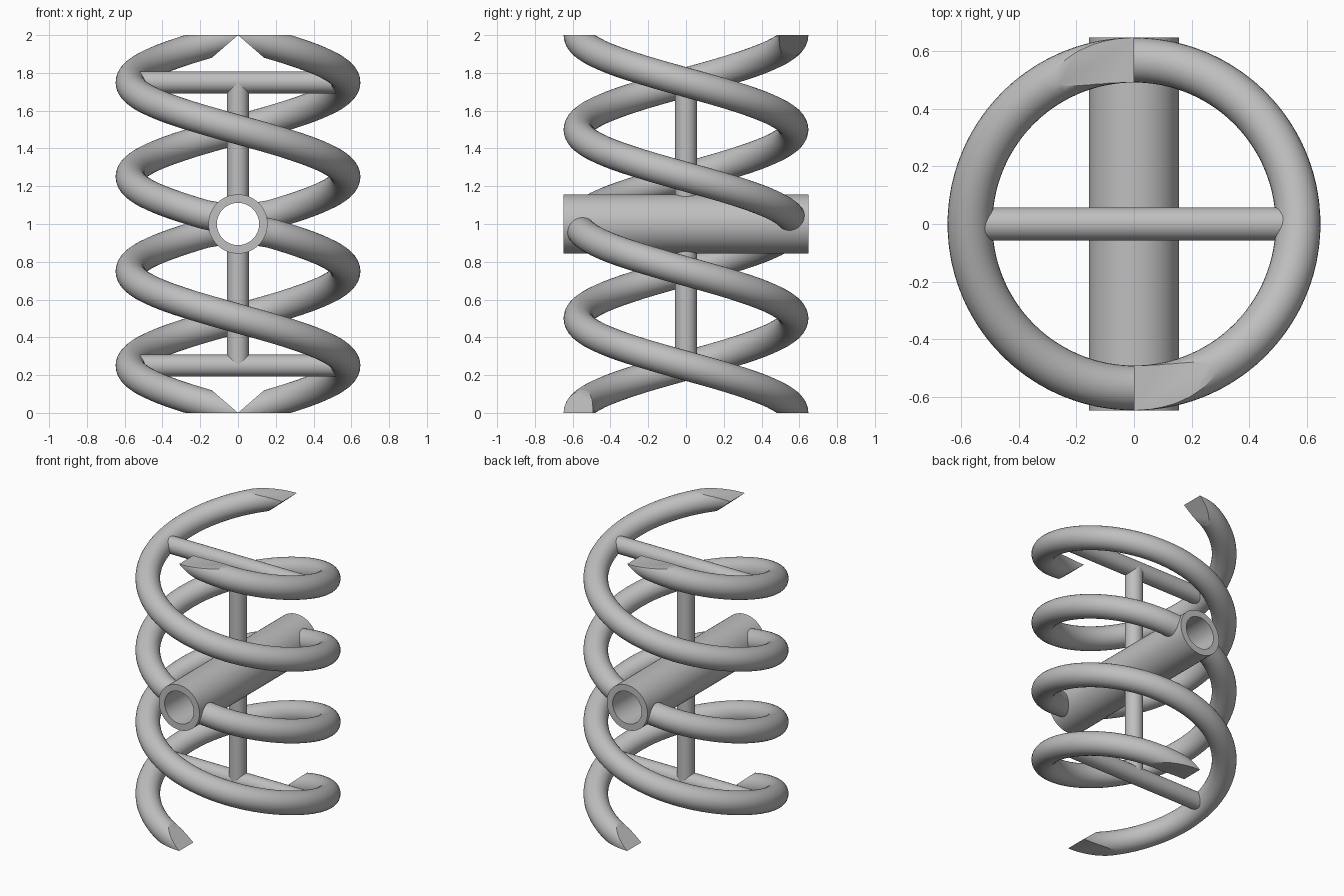
import bpy, bmesh
from math import sin, cos, pi, sqrt
from mathutils import Vector

cube = bpy.data.objects.get("Cube")
if cube:
    bpy.data.objects.remove(cube, do_unlink=True)

COIL_R, WIRE_R = 0.57, 0.078      # coil centre line and wire radius
PIPE_R, BORE_R, HALF_LEN = 0.157, 0.112, 0.648
ROD_R = 0.058

grey = bpy.data.materials.new("plain grey")
grey.use_nodes = True
colour = (0.52, 0.52, 0.52, 1)
grey.diffuse_color = colour
grey.node_tree.nodes["Principled BSDF"].inputs["Base Color"].default_value = colour


def loft(bm, rings, closed=False):
    """Skin a row of equal rings with quads."""
    rows = [[bm.verts.new(p) for p in ring] for ring in rings]
    pairs = list(zip(rows, rows[1:])) + ([(rows[-1], rows[0])] if closed else [])
    for a, b in pairs:
        for i in range(len(a)):
            j = (i + 1) % len(a)
            bm.faces.new((a[i], a[j], b[j], b[i]))
    bmesh.ops.recalc_face_normals(bm, faces=bm.faces)


def cut(bm, faces, co, normal):
    """Slice away the side the normal points to and cap the hole."""
    geom = set(faces)
    for f in faces:
        geom.update(f.verts, f.edges)
    res = bmesh.ops.bisect_plane(bm, geom=list(geom), plane_co=co,
                                 plane_no=normal, clear_outer=True)
    edges = [e for e in res["geom_cut"] if isinstance(e, bmesh.types.BMEdge)]
    bmesh.ops.holes_fill(bm, edges=edges, sides=0)


def to_mesh(bm, name):
    bmesh.ops.recalc_face_normals(bm, faces=bm.faces)
    mesh = bpy.data.meshes.new(name)
    bm.to_mesh(mesh)
    bm.free()
    mesh.materials.append(grey)
    return mesh


def place(name, mesh, rotation=(0, 0, 0)):
    obj = bpy.data.objects.new(name, mesh)
    obj.location.z = 1
    obj.rotation_euler = rotation
    bpy.context.collection.objects.link(obj)
    return obj


def wire_ring(t, sides=28):
    """Circle square to the helix, t turns below the pipe."""
    a = 2 * pi * t
    centre = Vector((COIL_R * sin(a), -COIL_R * cos(a), -t))
    out = Vector((sin(a), -cos(a), 0))
    along = Vector((2 * pi * COIL_R * cos(a), 2 * pi * COIL_R * sin(a), -1)).normalized()
    side = along.cross(out)
    return [centre + WIRE_R * (out * cos(k) + side * sin(k))
            for k in (2 * pi * i / sides for i in range(sides))]


# One coil turn, from the pipe wall down to the wedge-cut tip
bm = bmesh.new()
seat = wire_ring(0.035)
for p in seat:                     # end the wire inside the pipe wall
    p.x = sqrt(max(0.13 ** 2 - p.z ** 2, 0))
steps = 84
loft(bm, [seat] + [wire_ring(0.05 + 1.01 * i / steps) for i in range(steps + 1)])
tip = [f for f in bm.faces if f.calc_center_median().z < -0.8]
cut(bm, tip, (0, 0, -1), (0.13, 0, 0.15))
cut(bm, list(bm.faces), (0, 0, -1), (0, 0, -1))
coil = to_mesh(bm, "coil_turn")

# The other turns are half-turn copies about each axis
parts = [place("lower_front_coil", coil),
         place("upper_back_coil", coil, (pi, 0, 0)),
         place("upper_front_coil", coil, (0, pi, 0)),
         place("lower_back_coil", coil, (0, 0, pi))]

# Hollow cross pipe
bm = bmesh.new()
loft(bm, [[(r * cos(2 * pi * i / 48), y, r * sin(2 * pi * i / 48)) for i in range(48)]
          for r, y in ((PIPE_R, -HALF_LEN), (PIPE_R, HALF_LEN),
                       (BORE_R, HALF_LEN), (BORE_R, -HALF_LEN))], closed=True)
parts.append(place("cross_pipe", to_mesh(bm, "cross_pipe")))


def rod(name, length, location, rotation=(0, 0, 0)):
    bpy.ops.mesh.primitive_cylinder_add(vertices=32, radius=ROD_R, depth=length,
                                        location=location, rotation=rotation)
    obj = bpy.context.object
    obj.name = name
    obj.data.materials.append(grey)
    parts.append(obj)


# Upright posts and the bars joining the coils
for label, s in (("upper", 1), ("lower", -1)):
    rod(label + "_bar", 1.12, (0, 0, 1 + 0.75 * s), (0, pi / 2, 0))
    rod(label + "_post", 0.62, (0, 0, 1 + 0.44 * s))

# Smooth shading with sharp cut edges
bpy.ops.object.select_all(action="DESELECT")
for obj in parts:
    obj.select_set(True)
bpy.context.view_layer.objects.active = parts[0]
bpy.ops.object.shade_smooth_by_angle(angle=pi / 6)
